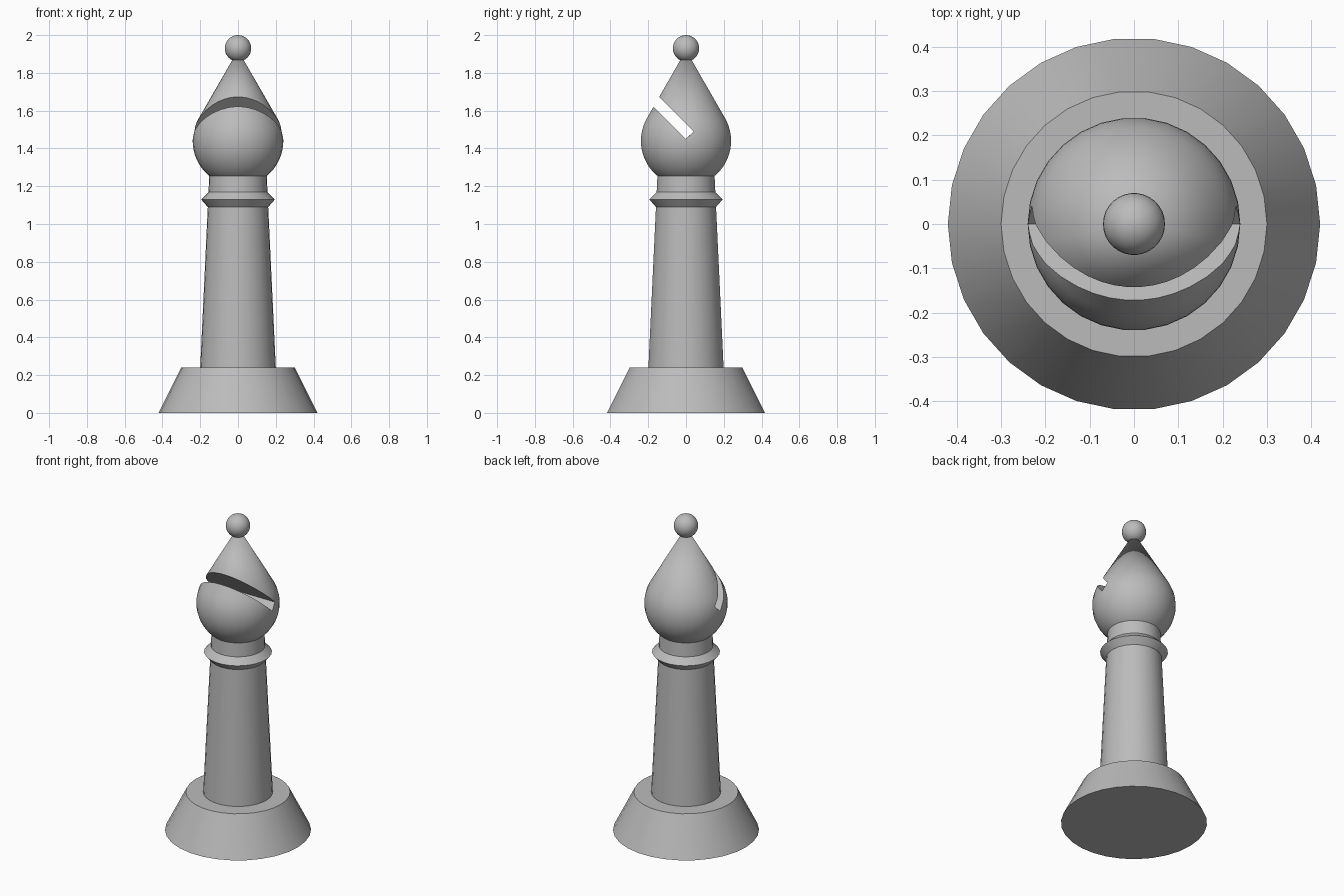
import bpy, bmesh
from math import sin, cos, pi, radians, sqrt

cube = bpy.data.objects.get("Cube")
if cube:
    bpy.data.objects.remove(cube)

SIDES = 30

grey = bpy.data.materials.new("plain_grey")
grey.use_nodes = True
colour = (0.5, 0.5, 0.5, 1)
grey.diffuse_color = colour
grey.node_tree.nodes["Principled BSDF"].inputs["Base Color"].default_value = colour


def activate(obj):
    bpy.ops.object.select_all(action='DESELECT')
    obj.select_set(True)
    bpy.context.view_layer.objects.active = obj


def lathe(name, profile):
    """Turn a (radius, height) profile around the z axis into a closed solid."""
    bm = bmesh.new()
    verts = [bm.verts.new((r, 0, z)) for r, z in profile]
    edges = [bm.edges.new(pair) for pair in zip(verts, verts[1:])]
    bmesh.ops.spin(bm, geom=verts + edges, cent=(0, 0, 0), axis=(0, 0, 1),
                   angle=2 * pi, steps=SIDES)
    bmesh.ops.remove_doubles(bm, verts=bm.verts[:], dist=0.0001)
    # Close any open rim with a flat cap
    bmesh.ops.holes_fill(bm, edges=[e for e in bm.edges if e.is_boundary], sides=0)
    bmesh.ops.recalc_face_normals(bm, faces=bm.faces[:])
    mesh = bpy.data.meshes.new(name)
    bm.to_mesh(mesh)
    bm.free()
    mesh.materials.append(grey)
    obj = bpy.data.objects.new(name, mesh)
    bpy.context.collection.objects.link(obj)
    return obj


def smooth(obj):
    activate(obj)
    bpy.ops.object.shade_smooth_by_angle(angle=radians(30))


def arc(radius, height, start, end, steps):
    """Profile points on a circle, by elevation in degrees."""
    angles = [radians(start + (end - start) * i / steps) for i in range(steps + 1)]
    return [(max(0, radius * cos(a)), height + radius * sin(a)) for a in angles]


# Flared foot, tapering shaft and bevelled collar
base = lathe("base", [(0.42, 0), (0.30, 0.24)])
shaft = lathe("shaft", [(0.202, 0.20), (0.15, 1.30)])
collar = lathe("collar", [(0.14, 1.09), (0.16, 1.09), (0.195, 1.13), (0.155, 1.17), (0.14, 1.17)])

# Round head that runs tangent into a pointed cap
head = lathe("head", arc(0.24, 1.44, -90, 30, 20) + [(0, 1.92)])

# Slanted slot cut into the front of the head
length, width = 0.6, 0.057
reach = length / 2 / sqrt(2)
bpy.ops.mesh.primitive_cube_add(size=1, location=(0, 0.02 - reach, 1.47 + reach),
                                rotation=(radians(-45), 0, 0))
cutter = bpy.context.object
cutter.name = "slot_cutter"
cutter.scale = (1, length, width)
cutter.hide_render = True
cutter.data.materials.append(grey)
slot = head.modifiers.new("slot", 'BOOLEAN')
slot.operation = 'DIFFERENCE'
slot.solver = 'EXACT'
slot.object = cutter
activate(head)
bpy.ops.object.modifier_apply(modifier=slot.name)
bpy.data.objects.remove(cutter)

# Ball on the tip
finial = lathe("finial", arc(0.07, 1.93, -90, 90, 16))

for part in (base, shaft, collar, head, finial):
    smooth(part)
